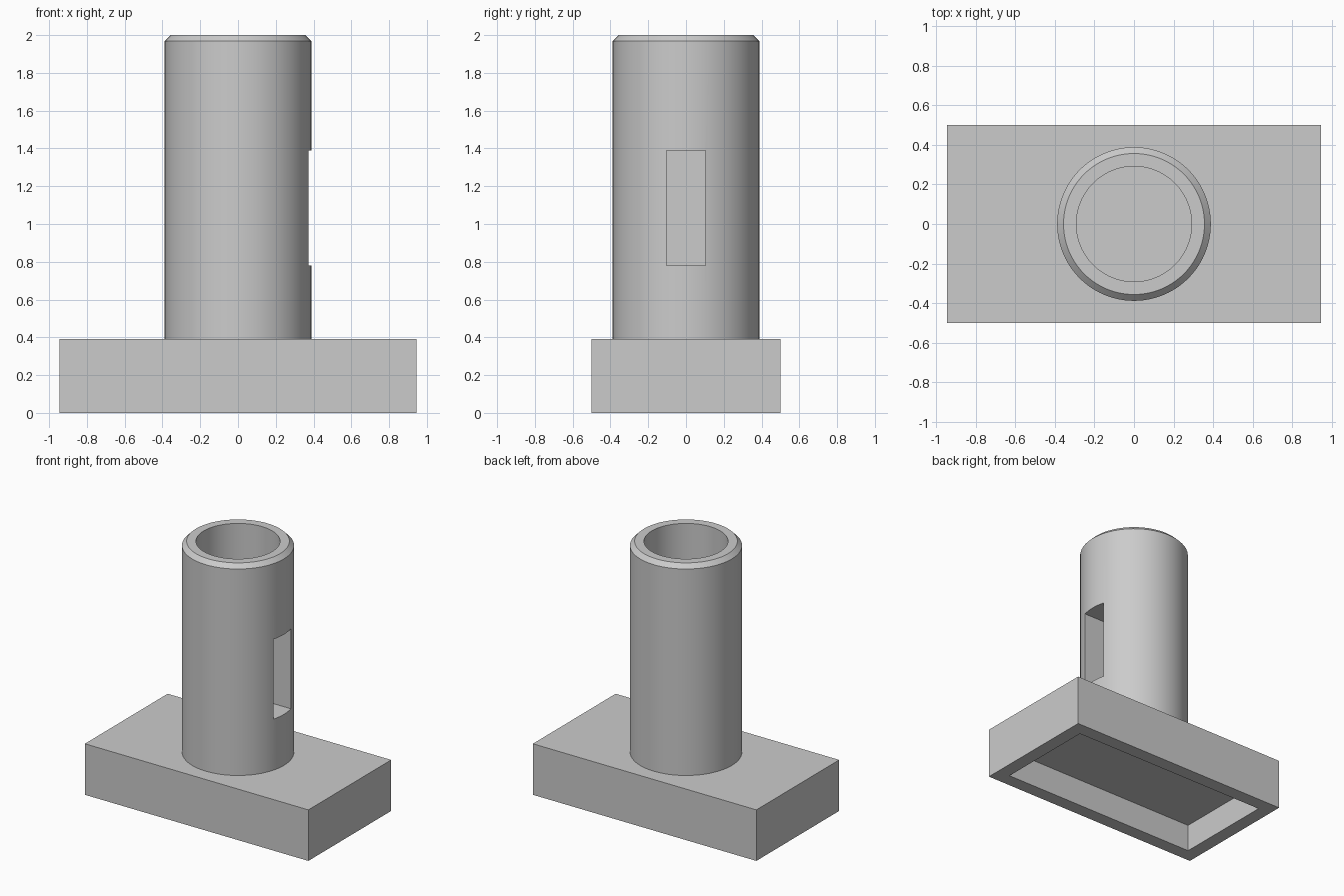
import bpy, bmesh, math

cube = bpy.data.objects.get("Cube")
if cube:
    bpy.data.objects.remove(cube, do_unlink=True)

# Single grey material
grey = bpy.data.materials.new("plain grey")
grey.use_nodes = True
colour = (0.6, 0.6, 0.6, 1)
grey.diffuse_color = colour
grey.node_tree.nodes["Principled BSDF"].inputs["Base Color"].default_value = colour


def box(name, low, high):
    bpy.ops.mesh.primitive_cube_add(size=1, location=[(a + b) / 2 for a, b in zip(low, high)])
    obj = bpy.context.object
    obj.name = name
    obj.scale = [b - a for a, b in zip(low, high)]
    bpy.ops.object.transform_apply(location=False, rotation=False, scale=True)
    obj.data.materials.append(grey)
    return obj


def lathe(name, profile, steps=96):
    bm = bmesh.new()
    verts = [bm.verts.new((r, 0, z)) for r, z in profile]
    edges = [bm.edges.new(pair) for pair in zip(verts, verts[1:])]
    bmesh.ops.spin(bm, geom=verts + edges, cent=(0, 0, 0), axis=(0, 0, 1),
                   angle=math.tau, steps=steps, use_duplicate=False)
    bmesh.ops.remove_doubles(bm, verts=bm.verts, dist=0.0005)
    bmesh.ops.recalc_face_normals(bm, faces=bm.faces)
    mesh = bpy.data.meshes.new(name)
    bm.to_mesh(mesh)
    bm.free()
    mesh.materials.append(grey)
    obj = bpy.data.objects.new(name, mesh)
    bpy.context.collection.objects.link(obj)
    return obj


def activate(obj):
    bpy.ops.object.select_all(action='DESELECT')
    obj.select_set(True)
    bpy.context.view_layer.objects.active = obj


def cut(obj, cutter):
    mod = obj.modifiers.new("cut", 'BOOLEAN')
    mod.operation = 'DIFFERENCE'
    mod.solver = 'EXACT'
    mod.object = cutter
    activate(obj)
    bpy.ops.object.modifier_apply(modifier=mod.name)
    bpy.data.objects.remove(cutter, do_unlink=True)


# Rectangular base with a shallow hollow underneath
base_top = 0.39
base = box("base", (-0.945, -0.5, 0), (0.945, 0.5, base_top))
cut(base, box("base_hollow", (-0.84, -0.395, -0.1), (0.84, 0.395, 0.21)))

# Round post with a chamfered rim and a blind bore
radius, bore, chamfer, bore_floor = 0.388, 0.291, 0.032, 1.5
post = lathe("post", [
    (0, base_top - 0.05), (radius, base_top - 0.05), (radius, 2 - chamfer),
    (radius - chamfer, 2), (bore, 2), (bore, bore_floor), (0, bore_floor)])

# Rectangular pocket in the left side of the post
cut(post, box("pocket", (0.1, -0.103, 0.78), (0.6, 0.103, 1.39)))
activate(post)
bpy.ops.object.shade_smooth_by_angle(angle=math.radians(30))
